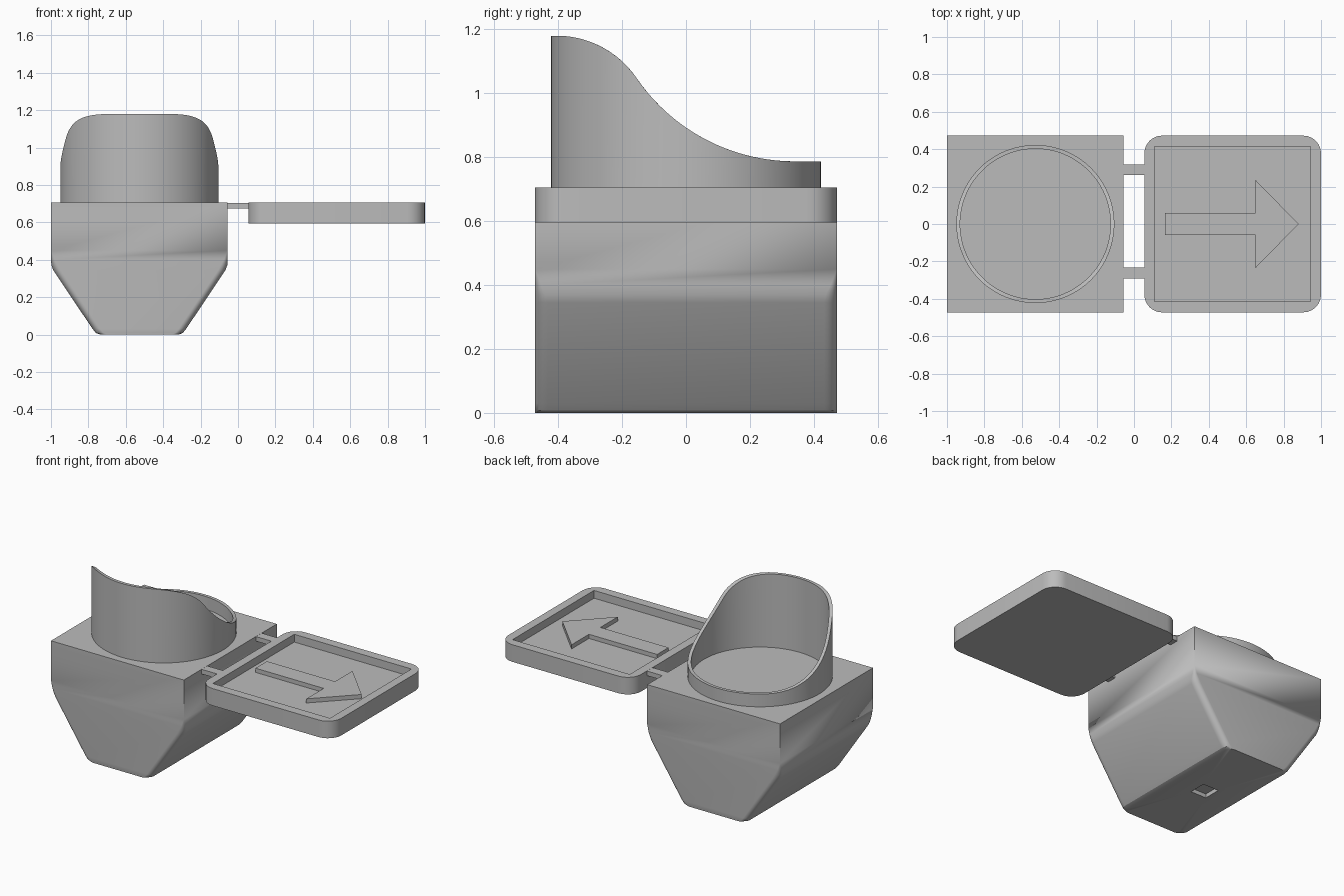
import bpy, bmesh, math

cube = bpy.data.objects.get("Cube")
if cube:
    bpy.data.objects.remove(cube, do_unlink=True)

grey = bpy.data.materials.new("plain_grey")
grey.use_nodes = True
grey.diffuse_color = (0.5, 0.5, 0.5, 1)
grey.node_tree.nodes["Principled BSDF"].inputs["Base Color"].default_value = (0.5, 0.5, 0.5, 1)


def loft(name, rings, closed=False):
    """Skin a list of equal-length point rings; cap the ends or join them."""
    bm = bmesh.new()
    loops = [[bm.verts.new(p) for p in ring] for ring in rings]
    pairs = list(zip(loops, loops[1:]))
    if closed:
        pairs.append((loops[-1], loops[0]))
    else:
        bm.faces.new(loops[0])
        bm.faces.new(loops[-1])
    n = len(loops[0])
    for a, b in pairs:
        for i in range(n):
            j = (i + 1) % n
            bm.faces.new((a[i], a[j], b[j], b[i]))
    bmesh.ops.remove_doubles(bm, verts=bm.verts[:], dist=1e-5)
    bmesh.ops.recalc_face_normals(bm, faces=bm.faces[:])
    mesh = bpy.data.meshes.new(name)
    bm.to_mesh(mesh)
    bm.free()
    mesh.materials.append(grey)
    obj = bpy.data.objects.new(name, mesh)
    bpy.context.collection.objects.link(obj)
    bpy.ops.object.select_all(action='DESELECT')
    obj.select_set(True)
    bpy.context.view_layer.objects.active = obj
    bpy.ops.object.shade_smooth_by_angle(angle=math.radians(30))
    return obj


def rounded(cx, hx, hy, r, z, steps=6):
    """Rectangle ring with rounded corners; radius zero gives sharp ones."""
    pts = []
    for k, (sx, sy) in enumerate(((1, 1), (-1, 1), (-1, -1), (1, -1))):
        for s in range(steps + 1):
            a = (k + s / steps) * math.pi / 2
            pts.append((cx + sx * (hx - r) + r * math.cos(a),
                        sy * (hy - r) + r * math.sin(a), z))
    return pts


CX, HALF, TOP = -0.5275, 0.4725, 0.705

# Housing with tapered sides and a small square socket underneath
profile = [(0, 0.21, 0.04), (0.008, 0.232, 0.04), (0.03, 0.25, 0.04),
           (0.345, 0.461, 0.04), (0.37, 0.47, 0.035), (0.4, HALF, 0.02),
           (0.45, HALF, 0), (TOP, HALF, 0)]
socket = [rounded(CX, 0.055, 0.055, 0, z) for z in (0.025, 0)]
loft("housing", socket + [rounded(CX, hx, HALF, r, z) for z, hx, r in profile])


# Visor: a thin tube cut along two tangent arcs
def visor_top(y):
    if y < -0.405:
        return 1.18
    if y < -0.155:
        return 0.877 + math.sqrt(0.303 ** 2 - (y + 0.405) ** 2)
    if y < 0.34:
        return 1.387 - math.sqrt(0.6 ** 2 - (y - 0.34) ** 2)
    return 0.787


def visor_ring(radius, cut):
    pts = []
    for i in range(128):
        a = math.tau * i / 128
        y = radius * math.sin(a)
        pts.append((CX + radius * math.cos(a), y, visor_top(y) if cut else TOP - 0.005))
    return pts


loft("visor", [visor_ring(0.4225, False), visor_ring(0.4225, True),
               visor_ring(0.402, True), visor_ring(0.402, False)], closed=True)

# Door panel with a sharp-cornered recess
PX, FLOOR = 0.5275, 0.655
loft("door_panel", [rounded(PX, HALF, HALF, 0.095, 0.595),
                    rounded(PX, HALF, HALF, 0.095, TOP),
                    rounded(PX, 0.417, 0.414, 0, TOP),
                    rounded(PX, 0.417, 0.414, 0, FLOOR)])

# Raised arrow in the recess
half = [(0.165, -0.058), (0.65, -0.058), (0.65, -0.235)]
outline = half + [(0.88, 0)] + [(x, -y) for x, y in reversed(half)]
loft("arrow", [[(x, y, z) for x, y in outline] for z in (FLOOR - 0.005, FLOOR + 0.027)])

# Hinge tabs joining the panel to the housing
for name, y in (("back_hinge", 0.29), ("front_hinge", -0.262)):
    loft(name, [[(sx * 0.06, y + sy * 0.029, z)
                 for sx, sy in ((-1, -1), (1, -1), (1, 1), (-1, 1))]
                for z in (0.675, TOP - 0.0005)])
